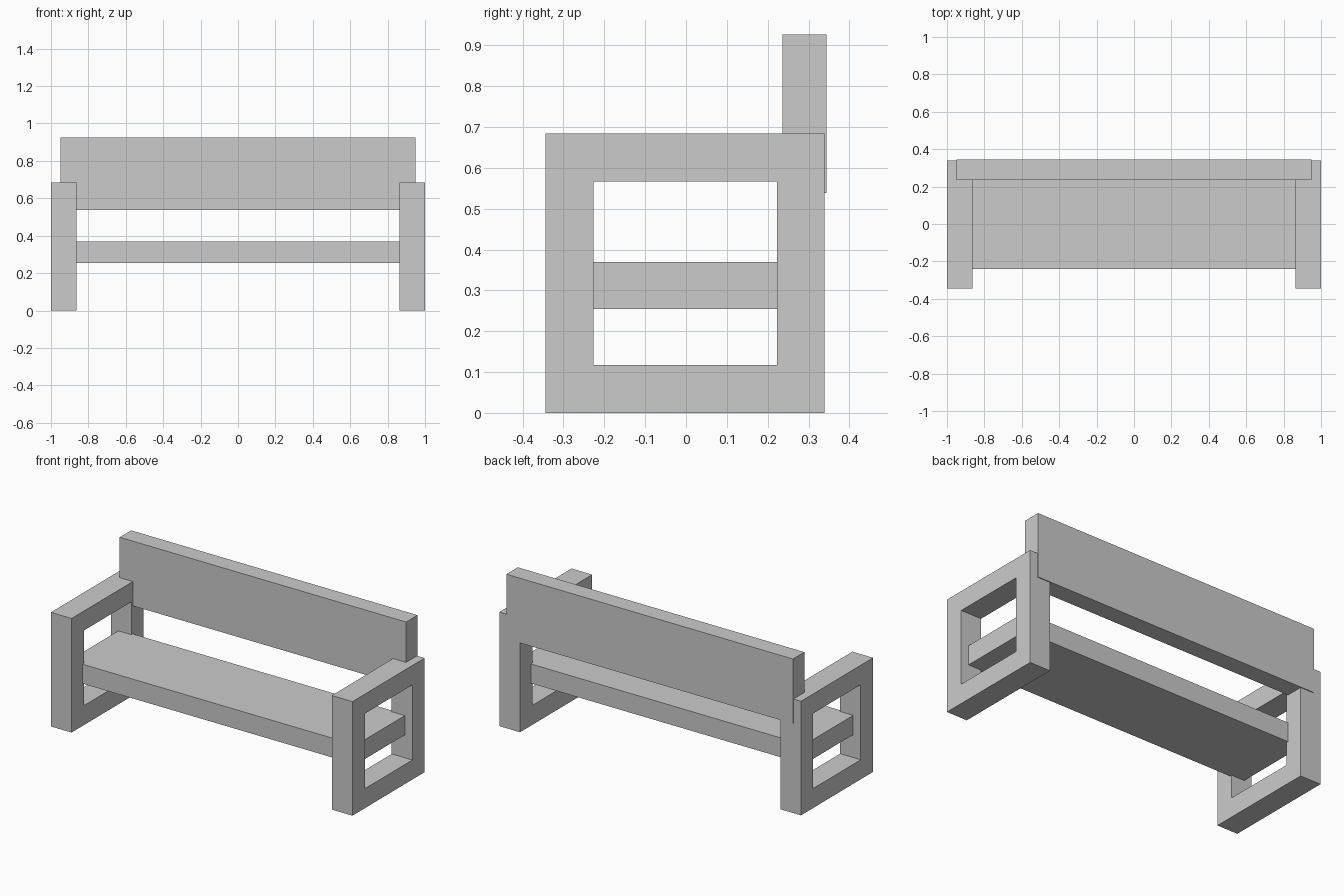
import bpy

if "Cube" in bpy.data.objects:
    bpy.data.objects.remove(bpy.data.objects["Cube"])


def make_object(name, verts, faces):
    mesh = bpy.data.meshes.new(name)
    mesh.from_pydata(verts, [], faces)
    mesh.update()
    obj = bpy.data.objects.new(name, mesh)
    bpy.context.collection.objects.link(obj)
    return obj


def rect(y0, y1, z0, z1):
    return [(y0, z0), (y1, z0), (y1, z1), (y0, z1)]


def board(name, half_x, y0, y1, z0, z1):
    """Solid board centred on x = 0."""
    verts = [(x, y, z) for x in (-half_x, half_x) for y, z in rect(y0, y1, z0, z1)]
    sides = [(i, i + 4, (i + 1) % 4 + 4, (i + 1) % 4) for i in range(4)]
    return make_object(name, verts, [(0, 1, 2, 3), (7, 6, 5, 4)] + sides)


def frame(name, x0, x1, outer, inner):
    """Rectangular ring in the YZ plane, from x0 to x1 (x0 < x1)."""
    verts = [(x, y, z) for x in (x0, x1) for y, z in outer + inner]
    faces = []
    for i in range(4):
        j = (i + 1) % 4
        faces += [(i, i + 4, j + 4, j)[::-1],            # face at x0
                  (i + 8, j + 8, j + 12, i + 12),        # face at x1
                  (i, i + 8, j + 8, j)[::-1],            # outer wall
                  (i + 4, j + 4, j + 12, i + 12)[::-1]]  # opening wall
    obj = make_object(name, verts, faces)
    # keep all normals pointing outward
    import bmesh
    bm = bmesh.new()
    bm.from_mesh(obj.data)
    bmesh.ops.recalc_face_normals(bm, faces=bm.faces)
    bm.to_mesh(obj.data)
    bm.free()
    return obj


# End frames: arm, legs and foot bar as one square ring
outer = rect(-0.344, 0.339, 0.0, 0.684)
inner = rect(-0.227, 0.223, 0.117, 0.567)
frame("left_end_frame", -1.0, -0.863, outer, inner)
frame("right_end_frame", 0.863, 1.0, outer, inner)

# Seat plank, its ends let into the frames
board("seat", 0.95, -0.24, 0.236, 0.254, 0.37)

# Backrest plank, slightly proud of the rear of the frames
board("backrest", 0.95, 0.236, 0.344, 0.538, 0.926)

# Outward normals on the boards
import bmesh
for name in ("seat", "backrest"):
    mesh = bpy.data.objects[name].data
    bm = bmesh.new()
    bm.from_mesh(mesh)
    bmesh.ops.recalc_face_normals(bm, faces=bm.faces)
    bm.to_mesh(mesh)
    bm.free()
